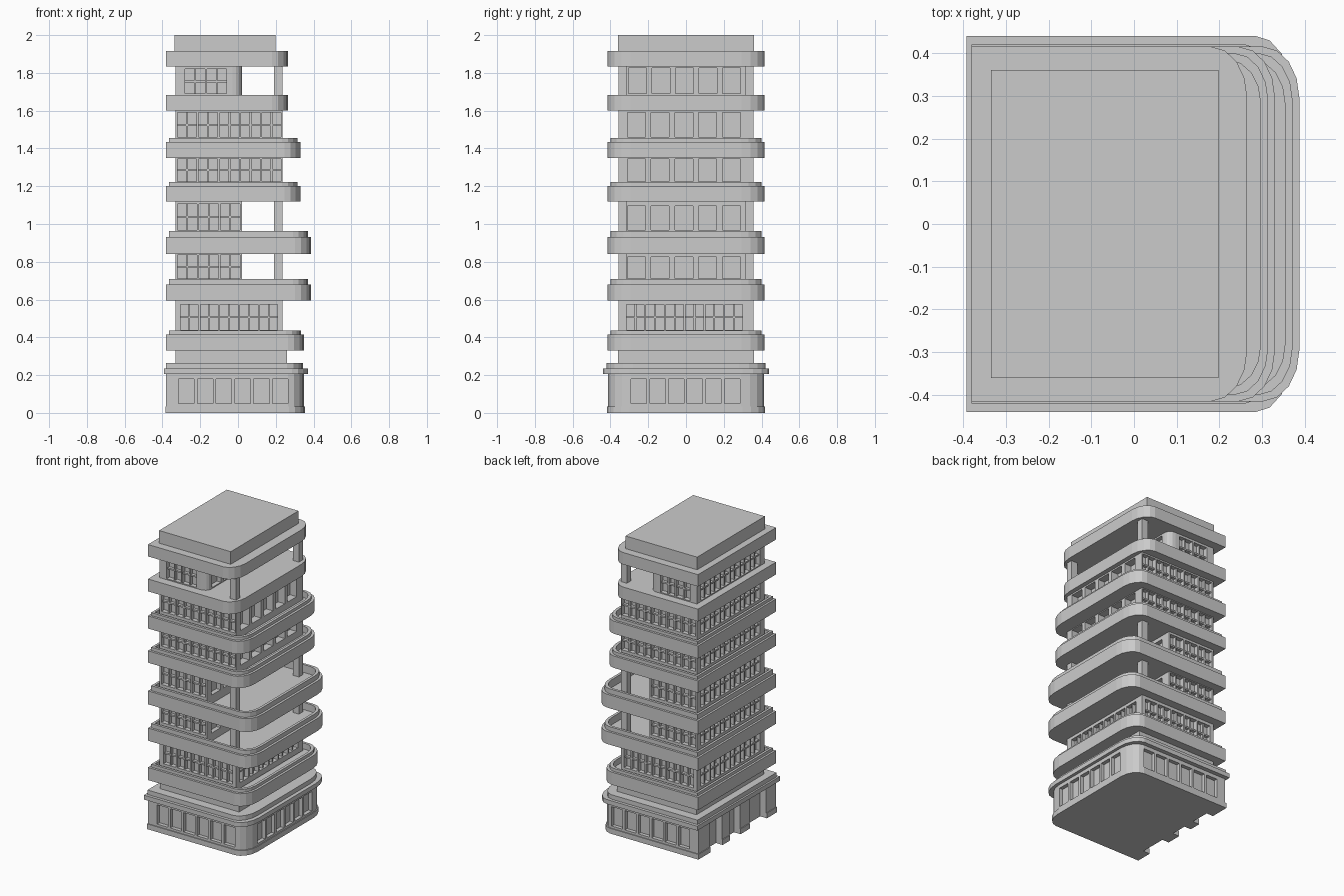
import bpy, bmesh, math

if "Cube" in bpy.data.objects:
    bpy.data.objects.remove(bpy.data.objects["Cube"])


def finish(name, bm):
    bmesh.ops.recalc_face_normals(bm, faces=bm.faces)
    me = bpy.data.meshes.new(name)
    bm.to_mesh(me)
    bm.free()
    ob = bpy.data.objects.new(name, me)
    bpy.context.collection.objects.link(ob)
    return ob


def add_box(bm, x0, x1, y0, y1, z0, z1):
    v = [bm.verts.new((x, y, z)) for z in (z0, z1)
         for x, y in ((x0, y0), (x1, y0), (x1, y1), (x0, y1))]
    for f in ((0, 1, 2, 3), (4, 5, 6, 7), (0, 1, 5, 4), (1, 2, 6, 5), (2, 3, 7, 6), (3, 0, 4, 7)):
        bm.faces.new([v[i] for i in f])


def boxes(name, items):
    bm = bmesh.new()
    for b in items:
        add_box(bm, *b)
    return finish(name, bm)


def outline(x0, x1, y, rx, ry, n=4):
    # square on the left, rounded corners on the right
    half = [(x1 - rx + rx * math.cos(math.pi / 2 * i / n),
             y - ry + ry * math.sin(math.pi / 2 * i / n)) for i in range(n + 1)]
    return half + [(x0, y), (x0, -y)] + [(a, -b) for a, b in reversed(half)]


def add_prism(bm, pts, z0, z1):
    lo = [bm.verts.new((x, y, z0)) for x, y in pts]
    hi = [bm.verts.new((x, y, z1)) for x, y in pts]
    bm.faces.new(lo)
    bm.faces.new(hi)
    for i in range(len(pts)):
        j = (i + 1) % len(pts)
        bm.faces.new((lo[i], lo[j], hi[j], hi[i]))


def add_ring(bm, outer, inner, z0, z1):
    rows = [[bm.verts.new((x, y, z)) for x, y in p]
            for p, z in ((outer, z0), (outer, z1), (inner, z1), (inner, z0))]
    n = len(outer)
    for k in range(4):
        a, b = rows[k], rows[(k + 1) % 4]
        for i in range(n):
            j = (i + 1) % n
            bm.faces.new((a[i], a[j], b[j], b[i]))


def prism(name, pts, z0, z1):
    bm = bmesh.new()
    add_prism(bm, pts, z0, z1)
    return finish(name, bm)


def carve(ob, cuts):
    # cut recesses into a block and bake the result
    cutter = boxes("cutter", cuts)
    cutter.hide_render = True
    m = ob.modifiers.new("cut", 'BOOLEAN')
    m.operation, m.object, m.solver = 'DIFFERENCE', cutter, 'EXACT'
    dg = bpy.context.evaluated_depsgraph_get()
    me = bpy.data.meshes.new_from_object(ob.evaluated_get(dg))
    ob.modifiers.clear()
    ob.data = me
    bpy.data.objects.remove(cutter)


def spans(a, b, n, gap):
    w = (b - a - gap * (n - 1)) / n
    return [(a + i * (w + gap), a + i * (w + gap) + w) for i in range(n)]


def face_box(side, p, a, b, z0, z1, d0, d1):
    # box on a wall face: d0..d1 is the depth measured inward from plane p
    if side in "fb":
        s = 1 if side == "f" else -1
        y0, y1 = sorted((p + s * d0, p + s * d1))
        return (a, b, y0, y1, z0, z1)
    s = 1 if side == "l" else -1
    x0, x1 = sorted((p + s * d0, p + s * d1))
    return (x0, x1, a, b, z0, z1)


def storey(name, pts, z0, z1, groups):
    # groups: side, plane, span start, span end, count, gap, sill, head, depth, mullions
    ob = prism(name, pts, z0, z1)
    cuts, bars = [], []
    for side, p, a, b, n, gap, w0, w1, dep, mull in groups:
        for u, v in spans(a, b, n, gap):
            cuts.append(face_box(side, p, u, v, w0, w1, -0.02, dep))
            if mull:
                c, m, t = (u + v) / 2, (w0 + w1) / 2, 0.005
                bars.append(face_box(side, p, c - t, c + t, w0, w1, 0.008, dep + 0.004))
                bars.append(face_box(side, p, u, v, m - t, m + t, 0.010, dep + 0.004))
    carve(ob, cuts)
    if bars:
        boxes(name + "_window_bars", bars)


# ground storey with panels and a pilastered left side
base = prism("ground_storey", outline(-0.38, 0.35, 0.412, 0.085, 0.12), 0.0, 0.21)
cuts = []
for u, v in spans(-0.315, 0.265, 6, 0.017):
    cuts += [face_box("f", -0.412, u, v, 0.05, 0.18, -0.02, 0.025),
             face_box("b", 0.412, u, v, 0.05, 0.18, -0.02, 0.025)]
for u, v in spans(-0.29, 0.285, 6, 0.017):
    cuts.append(face_box("r", 0.35, u, v, 0.05, 0.18, -0.02, 0.025))
for u, v in ((-0.31, -0.13), (-0.03, 0.08), (0.16, 0.29)):
    cuts.append((-0.42, -0.335, u, v, -0.05, 0.203))
carve(base, cuts)

# plinth follows the three panelled sides
plinth = prism("plinth", outline(-0.385, 0.355, 0.418, 0.085, 0.12), 0.0, 0.035)
carve(plinth, [(-0.42, -0.334, u, v, -0.05, 0.1)
               for u, v in ((-0.31, -0.13), (-0.03, 0.08), (0.16, 0.29))])

prism("ground_cornice", outline(-0.392, 0.37, 0.44, 0.085, 0.14), 0.205, 0.235)
prism("ground_cornice_step", outline(-0.38, 0.345, 0.42, 0.085, 0.14), 0.235, 0.265)
boxes("podium", [(-0.33, 0.26, -0.36, 0.36, 0.26, 0.34)])

# balcony slabs: bottom, top, lip top, right edge
SLABS = [(0.33, 0.415, 0.435, 0.35), (0.595, 0.68, 0.708, 0.387), (0.84, 0.93, 0.963, 0.387),
         (1.12, 1.20, 1.222, 0.33), (1.35, 1.435, 1.455, 0.33),
         (1.60, 1.683, None, 0.265), (1.835, 1.915, None, 0.265)]
for i, (z0, z1, lip, x1) in enumerate(SLABS):
    out = outline(-0.38, x1, 0.415, 0.085, 0.12)
    bm = bmesh.new()
    if lip:
        mid = outline(-0.366, x1 - 0.016, 0.400, 0.08, 0.11)
        inn = outline(-0.350, x1 - 0.034, 0.383, 0.075, 0.10)
        floor = z1 - 0.02
        add_prism(bm, out, z0, floor)
        add_ring(bm, out, inn, floor, z1)
        add_ring(bm, mid, inn, z1, lip)
    else:
        add_prism(bm, out, z0, z1)
    finish(f"balcony_slab_{i + 1}", bm)

Y, L, R = 0.358, -0.332, 0.235


def block(x1):
    return [(x1, Y), (L, Y), (L, -Y), (x1, -Y)]


# first storey: windows on every side
w = (0.438, 0.575, 0.03, True)
storey("storey_1", block(R), 0.40, 0.60,
       [("f", -Y, -0.305, 0.21, 5, 0.011, *w), ("b", Y, -0.305, 0.21, 5, 0.011, *w),
        ("r", R, -0.315, 0.30, 6, 0.011, *w), ("l", L, -0.315, 0.315, 6, 0.011, *w)])

# storeys with an open terrace on the right
for i, z0, z1, w0, w1 in ((2, 0.65, 0.845, 0.712, 0.835), (3, 0.90, 1.125, 0.968, 1.105)):
    w = (w0, w1, 0.03, True)
    storey(f"storey_{i}", block(0.02), z0, z1,
           [("f", -Y, -0.32, 0.01, 3, 0.011, *w), ("b", Y, -0.32, 0.01, 3, 0.011, *w),
            ("l", L, -0.315, 0.315, 6, 0.011, *w),
            ("r", 0.02, -0.31, 0.288, 5, 0.03, w0, w1 - 0.01, 0.03, False)])

# full storeys with deep piers on the right
for i, z0, z1, w0, w1 in ((4, 1.17, 1.355, 1.226, 1.345), (5, 1.40, 1.605, 1.460, 1.590)):
    w = (w0, w1, 0.03, True)
    storey(f"storey_{i}", block(R), z0, z1,
           [("f", -Y, -0.32, 0.228, 5, 0.011, *w), ("b", Y, -0.32, 0.228, 5, 0.011, *w),
            ("l", L, -0.315, 0.315, 6, 0.011, *w),
            ("r", R, -0.31, 0.288, 5, 0.03, w0, w1, 0.05, False)])

# top storey with rounded corners facing the terrace
w = (1.69, 1.82, 0.03, True)
storey("storey_6", outline(L, 0.02, Y, 0.05, 0.045), 1.67, 1.84,
       [("f", -Y, -0.28, -0.06, 2, 0.011, *w), ("b", Y, -0.28, -0.06, 2, 0.011, *w),
        ("l", L, -0.315, 0.315, 6, 0.011, *w),
        ("r", 0.02, -0.305, 0.288, 5, 0.03, 1.69, 1.825, 0.03, False)])

# terrace corner columns
for i, (z0, z1) in enumerate(((0.65, 0.845), (0.90, 1.125), (1.675, 1.84))):
    boxes(f"terrace_columns_{i + 1}",
          [(0.19, R, a, b, z0, z1) for a, b in ((-Y, -0.312), (0.312, Y))])

boxes("roof_block", [(-0.335, 0.198, -0.36, 0.36, 1.91, 2.0)])
